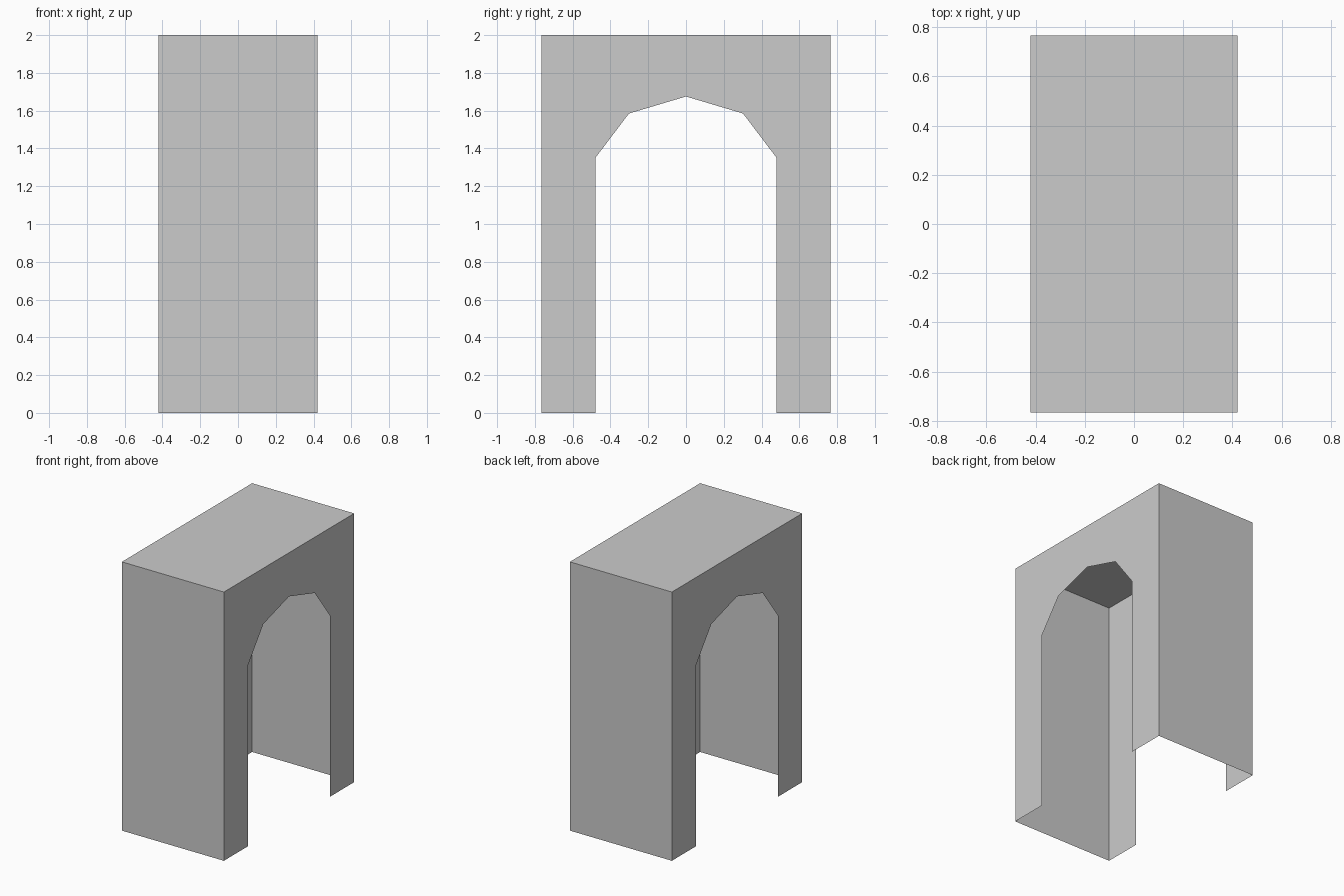
import bpy
import bmesh

if "Cube" in bpy.data.objects:
    bpy.data.objects.remove(bpy.data.objects["Cube"])

HX, HY, H = 0.42, 0.766, 2.0

# Half of the arch opening, from the floor up to the crown (y, z)
half_arch = [(0.48, 0.0), (0.48, 1.35), (0.302, 1.585)]
arch = half_arch + [(0.0, 1.675)] + [(-y, z) for y, z in reversed(half_arch)]

# Wall outline: outer rectangle, then back along the arch
outline = [(-HY, 0.0), (-HY, H), (HY, H), (HY, 0.0)] + arch

bm = bmesh.new()


def wall(x):
    """Thin arched wall standing at the given x."""
    verts = [bm.verts.new((x, y, z)) for y, z in outline]
    bm.faces.new(verts)
    return verts


# Two arched walls
left = wall(-HX)
right = wall(HX)

# Plain side, roof and opposite side joining them (open underneath)
for i in range(3):
    bm.faces.new((left[i], left[i + 1], right[i + 1], right[i]))

bmesh.ops.recalc_face_normals(bm, faces=bm.faces)
roof = max(bm.faces, key=lambda f: f.calc_center_median().z)
if roof.normal.z < 0:
    bmesh.ops.reverse_faces(bm, faces=bm.faces)

mesh = bpy.data.meshes.new("arched_shell")
bm.to_mesh(mesh)
bm.free()
shell = bpy.data.objects.new("arched_shell", mesh)
bpy.context.collection.objects.link(shell)
